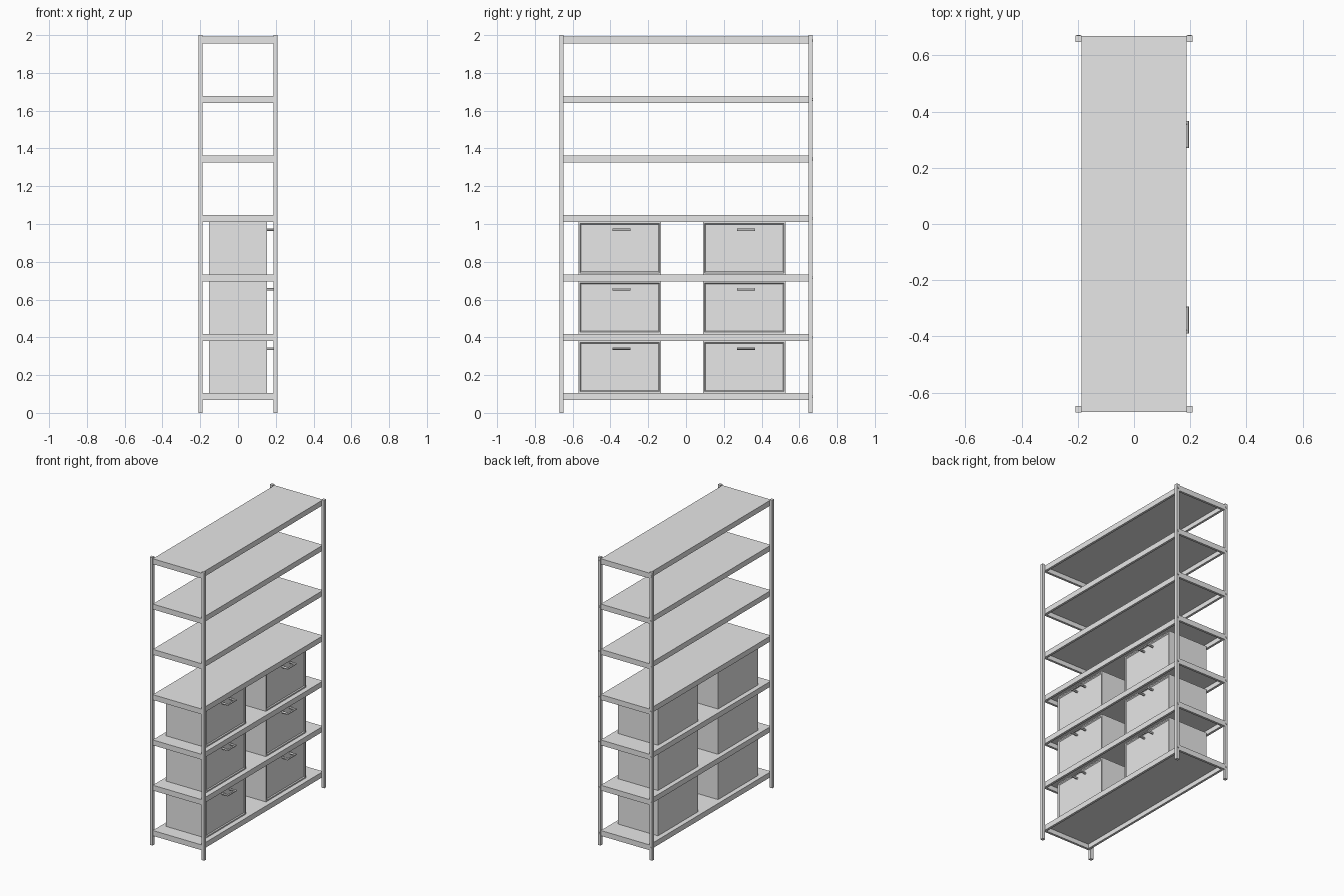
import bpy
import bmesh
from mathutils import Matrix, Vector

default = bpy.data.objects.get("Cube")
if default:
    bpy.data.objects.remove(default, do_unlink=True)

# One plain grey for the whole rack
grey = bpy.data.materials.new("light grey")
grey.diffuse_color = (0.8, 0.8, 0.8, 1)
grey.use_nodes = True
grey.node_tree.nodes["Principled BSDF"].inputs["Base Color"].default_value = (0.8, 0.8, 0.8, 1)

POST_X, POST_Y, POST_W = 0.198, 0.659, 0.022
SHELF_X, SHELF_Y = 0.187, 0.668
SHELF_H, SHEET, LIP = 0.037, 0.006, 0.016
FIRST_TOP, PITCH = 0.104, 0.3147


def add_box(bm, low, high):
    low, high = Vector(low), Vector(high)
    matrix = Matrix.Translation((low + high) / 2) @ Matrix.Diagonal((*(high - low), 1))
    return bmesh.ops.create_cube(bm, size=1, matrix=matrix)["verts"]


def add_rod(bm, start, end, radius):
    start, end = Vector(start), Vector(end)
    turn = (end - start).to_track_quat("Z", "Y").to_matrix().to_4x4()
    bmesh.ops.create_cone(bm, cap_ends=True, segments=12, radius1=radius, radius2=radius,
                          depth=(end - start).length,
                          matrix=Matrix.Translation((start + end) / 2) @ turn)


def finish(bm, name, smooth=False):
    mesh = bpy.data.meshes.new(name)
    bm.to_mesh(mesh)
    bm.free()
    mesh.materials.append(grey)
    obj = bpy.data.objects.new(name, mesh)
    bpy.context.collection.objects.link(obj)
    if smooth:
        bpy.ops.object.select_all(action="DESELECT")
        obj.select_set(True)
        bpy.context.view_layer.objects.active = obj
        bpy.ops.object.shade_smooth_by_angle()
    return obj


# Corner posts
for sx, side in ((-1, "right"), (1, "left")):
    for sy, end in ((-1, "front"), (1, "back")):
        bm = bmesh.new()
        x, y, h = sx * POST_X, sy * POST_Y, POST_W / 2
        add_box(bm, (x - h, y - h, 0), (x + h, y + h, 2))
        finish(bm, f"{end}_{side}_post")

# Shelves: a thin sheet with a lip all round, open underneath
tops = [FIRST_TOP + PITCH * i for i in range(7)]
for i, top in enumerate(tops):
    bm = bmesh.new()
    base, under = top - SHELF_H, top - SHEET
    add_box(bm, (-SHELF_X, -SHELF_Y, under), (SHELF_X, SHELF_Y, top))
    for s in (-1, 1):
        xs = sorted((s * SHELF_X, s * (SHELF_X - LIP)))
        ys = sorted((s * SHELF_Y, s * (SHELF_Y - LIP)))
        add_box(bm, (xs[0], -SHELF_Y, base), (xs[1], SHELF_Y, under))
        add_box(bm, (LIP - SHELF_X, ys[0], base), (SHELF_X - LIP, ys[1], under))
    finish(bm, f"shelf_{i + 1}")

    # Small bolts on the back posts
    bm = bmesh.new()
    for sx in (-1, 1):
        z = top - SHELF_H / 2
        add_rod(bm, (sx * POST_X, 0.665, z), (sx * POST_X, 0.673, z), 0.007)
    finish(bm, f"shelf_bolts_{i + 1}", smooth=True)

# Storage boxes with a recessed face and a bar handle
for row in range(3):
    floor = tops[row]
    for label, centre in (("front", -0.351), ("back", 0.308)):
        bm = bmesh.new()
        add_box(bm, (-0.154, centre - 0.219, floor), (0.153, centre + 0.219, floor + 0.277))
        bm.normal_update()
        face = [f for f in bm.faces if f.normal.x > 0.9]
        bmesh.ops.inset_region(bm, faces=face, thickness=0.012)
        bmesh.ops.inset_region(bm, faces=face, thickness=0.008, depth=-0.006)
        finish(bm, f"{label}_storage_box_{row + 1}")

        bm = bmesh.new()
        z, reach, half = floor + 0.236, 0.19, 0.048
        mid = centre + 0.01
        add_rod(bm, (reach, mid - half, z), (reach, mid + half, z), 0.006)
        for s in (-1, 1):
            y = mid + s * (half - 0.007)
            add_rod(bm, (0.145, y, z), (reach, y, z), 0.007)
        finish(bm, f"{label}_box_handle_{row + 1}", smooth=True)
